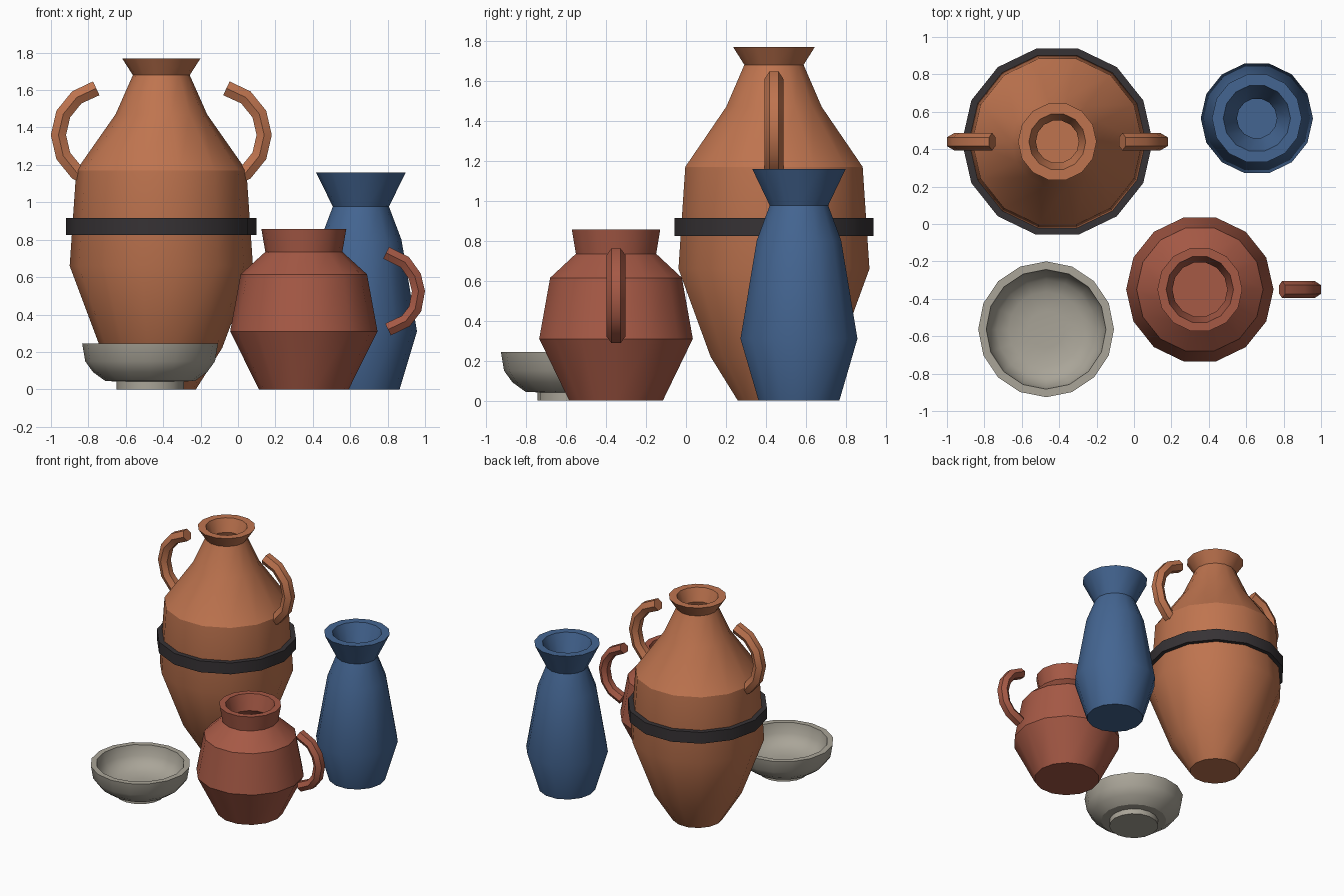
import bpy, bmesh, math
from mathutils import Vector

if "Cube" in bpy.data.objects:
    bpy.data.objects.remove(bpy.data.objects["Cube"])


def material(name, rgb):
    m = bpy.data.materials.new(name)
    m.diffuse_color = (*rgb, 1)
    m.use_nodes = True
    m.node_tree.nodes["Principled BSDF"].inputs["Base Color"].default_value = m.diffuse_color
    return m


def finish(name, bm, mat, loc):
    bmesh.ops.recalc_face_normals(bm, faces=bm.faces)
    me = bpy.data.meshes.new(name)
    bm.to_mesh(me)
    bm.free()
    me.materials.append(mat)
    ob = bpy.data.objects.new(name, me)
    bpy.context.collection.objects.link(ob)
    ob.location = loc
    bpy.ops.object.select_all(action='DESELECT')
    ob.select_set(True)
    bpy.context.view_layer.objects.active = ob
    bpy.ops.object.shade_smooth_by_angle(angle=math.radians(30))
    return ob


def lathe(name, profile, sides, loc, mat, closed=False):
    """Revolve (radius, z) points; open profiles are closed by flat end caps."""
    bm = bmesh.new()
    rings = [[bm.verts.new((r * math.cos(2 * math.pi * i / sides),
                            r * math.sin(2 * math.pi * i / sides), z))
              for i in range(sides)] for r, z in profile]
    pairs = list(zip(rings, rings[1:]))
    if closed:
        pairs.append((rings[-1], rings[0]))
    else:
        bm.faces.new(rings[0])
        bm.faces.new(rings[-1])
    for a, b in pairs:
        for i in range(sides):
            j = (i + 1) % sides
            bm.faces.new((a[i], a[j], b[j], b[i]))
    return finish(name, bm, mat, loc)


def handle(name, path, radius, flat, loc, mat, side=1):
    """Sweep a hexagon along an (x, z) path, corners pointing along y."""
    bm = bmesh.new()
    pts = [Vector((side * x, 0, z)) for x, z in path]
    rings = []
    for i, p in enumerate(pts):
        t = (pts[min(i + 1, len(pts) - 1)] - pts[max(i - 1, 0)]).normalized()
        n = Vector((t.z, 0, -t.x))
        rings.append([bm.verts.new(p + n * (radius * flat * math.sin(k * math.pi / 3))
                                   + Vector((0, radius * math.cos(k * math.pi / 3), 0)))
                      for k in range(6)])
    for a, b in zip(rings, rings[1:]):
        for k in range(6):
            j = (k + 1) % 6
            bm.faces.new((a[k], a[j], b[j], b[k]))
    bm.faces.new(rings[0])
    bm.faces.new(rings[-1])
    return finish(name, bm, mat, loc)


terracotta = material("terracotta", (0.52, 0.175, 0.078))
red_clay = material("red_clay", (0.38, 0.10, 0.06))
blue_glaze = material("blue_glaze", (0.057, 0.13, 0.285))
stone = material("stone", (0.40, 0.375, 0.315))
dark = material("dark_band", (0.037, 0.032, 0.035))

# tall two-handled jar
jar = (-0.41, 0.44, 0)
lathe("jar_body", [(0.185, 0), (0.325, 0.22), (0.49, 0.66), (0.455, 1.17),
                   (0.245, 1.47), (0.152, 1.68), (0.21, 1.77), (0.152, 1.77),
                   (0.115, 1.67), (0.20, 1.44), (0.40, 1.15), (0.43, 0.67),
                   (0.27, 0.24), (0.13, 0.06)], 14, jar, terracotta)
lathe("jar_band", [(0.45, 0.825), (0.51, 0.825), (0.51, 0.915), (0.45, 0.915)],
      14, jar, dark, closed=True)
arc = [(0.295 + 0.255 * math.cos(math.radians(a)),
        1.36 + 0.255 * math.sin(math.radians(a))) for a in range(-78, 79, 26)]
for label, s in (("left", -1), ("right", 1)):
    handle("jar_handle_" + label, arc, 0.047, 1.0, jar, terracotta, s)

# round jug with one handle
jug = (0.352, -0.35, 0)
lathe("jug_body", [(0.24, 0), (0.394, 0.31), (0.338, 0.615), (0.206, 0.735),
                   (0.227, 0.857), (0.18, 0.857), (0.147, 0.735), (0.28, 0.59),
                   (0.33, 0.31), (0.19, 0.06)], 14, jug, red_clay)
handle("jug_handle", [(0.45, 0.32), (0.545, 0.365), (0.595, 0.43), (0.613, 0.525),
                      (0.593, 0.605), (0.54, 0.68), (0.44, 0.73)],
       0.0465, 0.87, jug, red_clay)

# blue vase
lathe("vase", [(0.207, 0), (0.30, 0.31), (0.217, 0.80), (0.15, 0.977),
               (0.24, 1.16), (0.18, 1.16), (0.107, 0.977), (0.165, 0.78),
               (0.24, 0.31), (0.16, 0.06)], 14, (0.657, 0.565, 0), blue_glaze)

# footed bowl
lathe("bowl", [(0.18, 0), (0.18, 0.042), (0.24, 0.045), (0.305, 0.092),
               (0.347, 0.15), (0.363, 0.245), (0.32, 0.245), (0.305, 0.165),
               (0.265, 0.115), (0.20, 0.083), (0.10, 0.075)],
      16, (-0.47, -0.563, 0), stone)
